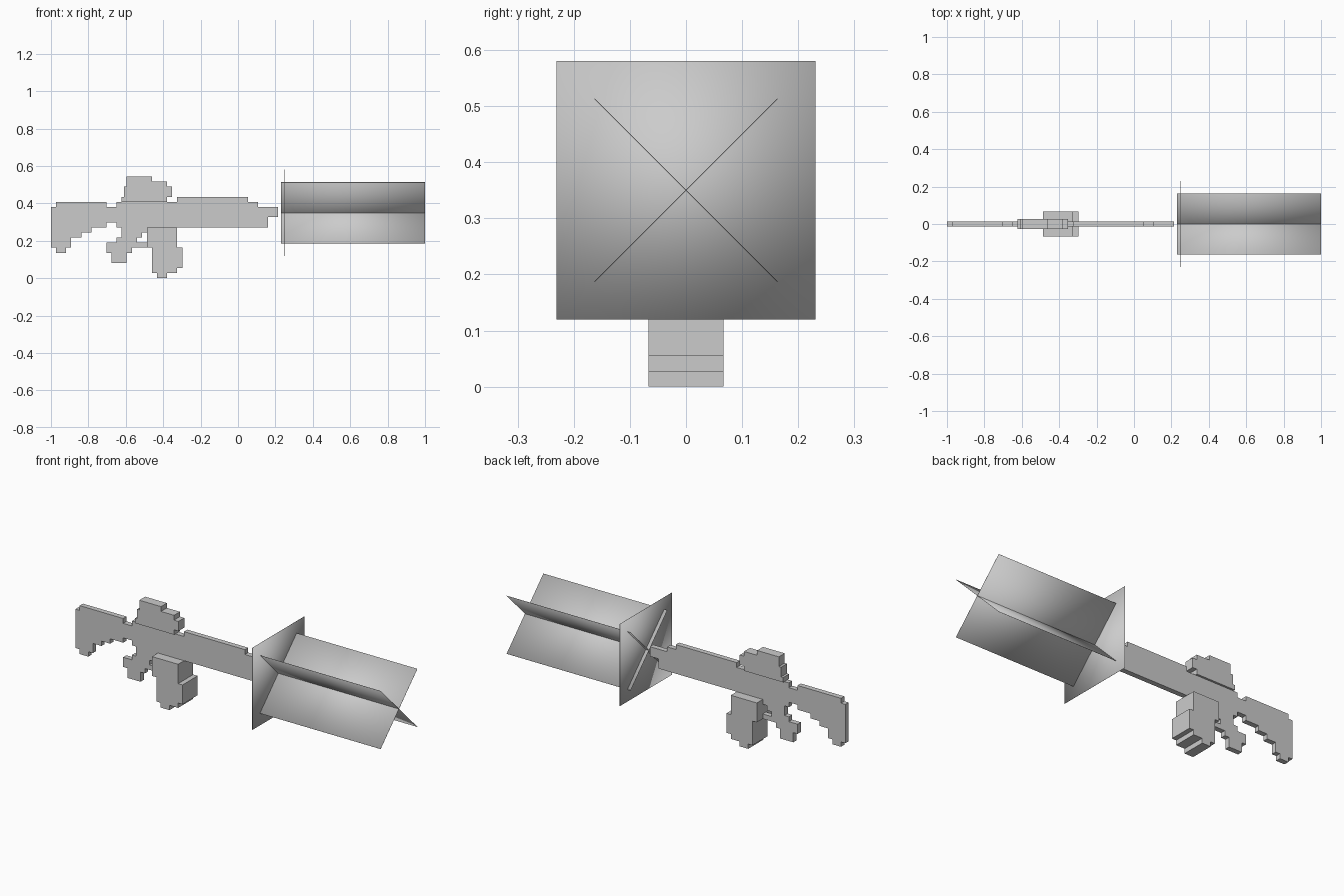
import bpy
import bmesh
from math import radians
from mathutils import Matrix

cube = bpy.data.objects.get("Cube")
if cube:
    bpy.data.objects.remove(cube, do_unlink=True)

# One neutral colour
grey = bpy.data.materials.new("plain_grey")
grey.use_nodes = True
colour = (0.6, 0.6, 0.6, 1)
grey.diffuse_color = colour
grey.node_tree.nodes["Principled BSDF"].inputs["Base Color"].default_value = colour

STEP_X, STEP_Z = 0.027, 0.0272   # size of one block
LEFT_END = -1.0


def add_object(name, bm, smooth=False):
    bmesh.ops.recalc_face_normals(bm, faces=bm.faces)
    for face in bm.faces:
        face.smooth = smooth
    mesh = bpy.data.meshes.new(name)
    bm.to_mesh(mesh)
    bm.free()
    mesh.materials.append(grey)
    obj = bpy.data.objects.new(name, mesh)
    bpy.context.collection.objects.link(obj)
    return obj


def stepped_slab(name, start, moves, half_width):
    """Extrude a blocky outline; moves alternate between up and across."""
    bm = bmesh.new()
    col, row = start
    verts = []
    for i, move in enumerate(moves):
        verts.append(bm.verts.new((LEFT_END + col * STEP_X, -half_width, row * STEP_Z)))
        if i % 2:
            col += move
        else:
            row += move
    face = bm.faces.new(verts)
    result = bmesh.ops.extrude_face_region(bm, geom=[face])
    moved = [v for v in result["geom"] if isinstance(v, bmesh.types.BMVert)]
    bmesh.ops.translate(bm, verts=moved, vec=(0, 2 * half_width, 0))
    return add_object(name, bm)


def thin_sheet(name, size, centre, roll=0):
    """A very thin, softly shaded box rolled about the long axis."""
    bm = bmesh.new()
    placing = (Matrix.Translation(centre) @ Matrix.Rotation(radians(roll), 4, "X")
               @ Matrix.Diagonal((*size, 1)))
    bmesh.ops.create_cube(bm, size=1, matrix=placing)
    return add_object(name, bm, smooth=True)


# Stock, receiver, barrel, grip and trigger guard in one slab
stepped_slab("body", (0, 6), [
    8, 1, 1, 10, -1, 2, 1, 12, 1, 14, -1, 2, -1, 4, -2, -2, -2,      # top and muzzle
    -24, -1, -1, -1, -1, -1, 2, -1, -3,                              # trigger opening
    -1, -1, -2, -3, 2, -1, 2, 2, 1, 1, 2, -1,                        # grip
    1, -2, -1, -3, -1, -2, -1, -2, -2, -1, -1, -2, 1, -1,            # stock underside
], 0.0145)

# Wide magazine
stepped_slab("magazine", (20, 1),
             [5, -1, 4, 6, -4, 1, -4, -1, -1, -2, -1, -2, 1, -1], 0.067)

# Sight on top of the receiver
stepped_slab("sight", (14, 15),
             [1, 0.5, 2, 0.5, 2, 5, -1, 3, -1, 1, -2, -1, -1, -9], 0.026)

# Muzzle flash: a square sheet with two crossed long sheets
FLASH_Z, WIDTH, THIN = 0.35, 0.461, 0.001
thin_sheet("flash_square", (THIN, WIDTH, WIDTH), (0.25, 0, FLASH_Z))
for side, roll in (("left", 45), ("right", -45)):
    thin_sheet("flash_sheet_" + side, (0.77, WIDTH, THIN), (0.615, 0, FLASH_Z), roll)
